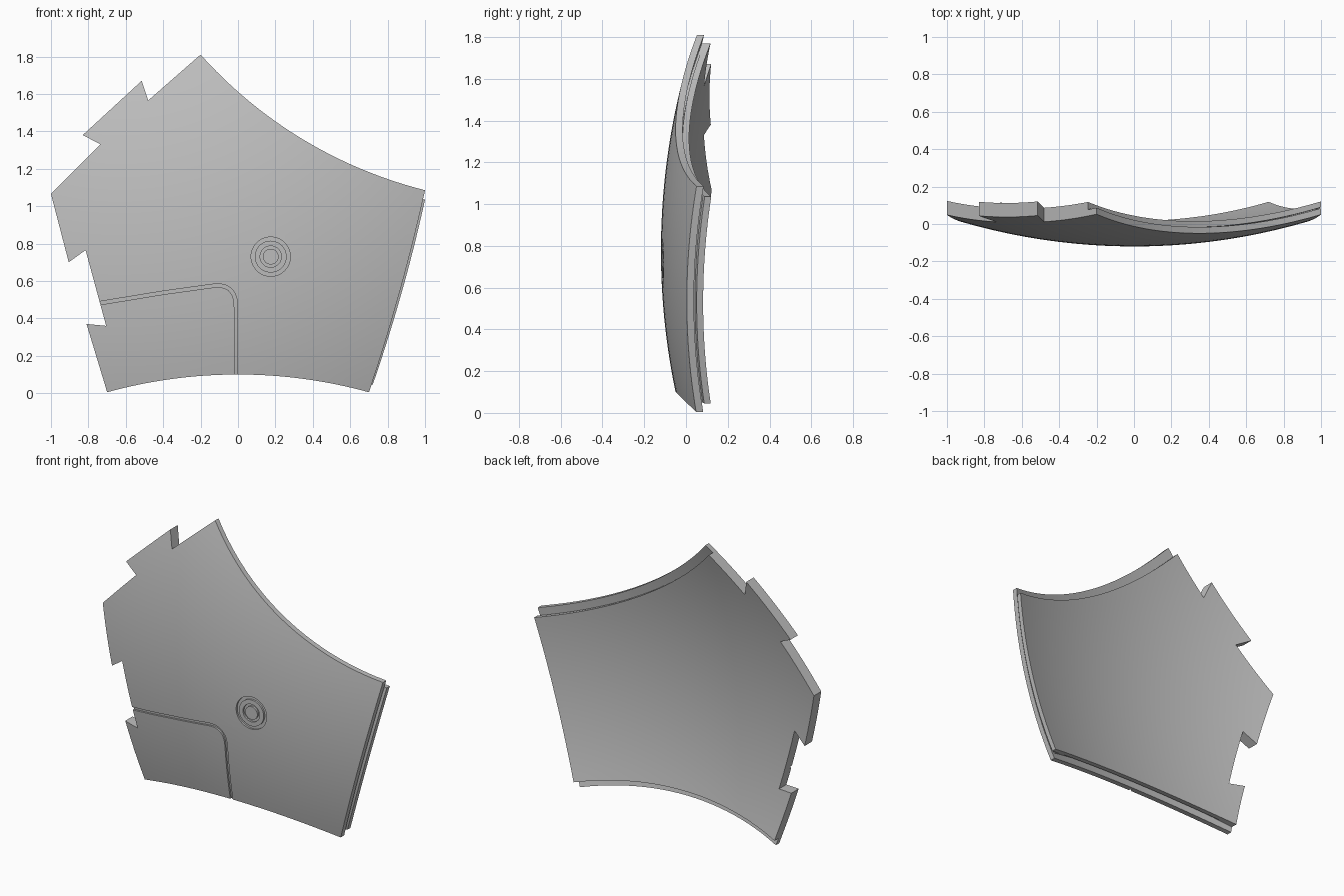
import bpy, bmesh, math
from mathutils import Vector

cube = bpy.data.objects.get("Cube")
if cube:
    bpy.data.objects.remove(cube, do_unlink=True)

RADIUS, MID_Z, FRONT = 3.3, 0.776, -0.12   # sphere the panel lies on


def loft(name, loops, ring=False):
    """Skin equal-length loops of 3D points; cap the ends or close into a ring."""
    bm = bmesh.new()
    rows = [[bm.verts.new(p) for p in loop] for loop in loops]
    pairs = list(zip(rows, rows[1:]))
    if ring:
        pairs.append((rows[-1], rows[0]))
    else:
        bm.faces.new(rows[0])
        bm.faces.new(rows[-1])
    n = len(rows[0])
    for a, b in pairs:
        for i in range(n):
            j = (i + 1) % n
            bm.faces.new((a[i], a[j], b[j], b[i]))
    bmesh.ops.remove_doubles(bm, verts=bm.verts, dist=0.0001)
    bmesh.ops.recalc_face_normals(bm, faces=bm.faces)
    mesh = bpy.data.meshes.new(name)
    bm.to_mesh(mesh)
    bm.free()
    obj = bpy.data.objects.new(name, mesh)
    bpy.context.collection.objects.link(obj)
    return obj


def arc(a, b, sag, n=24):
    """Shallow arc from a to b, bulging to the left of travel by sag."""
    a, b = Vector(a), Vector(b)
    d = b - a
    side = Vector((-d.y, d.x)).normalized()
    half = d.length / 2
    r = (half * half + sag * sag) / (2 * abs(sag))
    pts = []
    for i in range(n + 1):
        t = i / n
        u = (2 * t - 1) * half
        h = math.sqrt(r * r - u * u) - (r - abs(sag))
        pts.append(a + d * t + side * math.copysign(h, sag))
    return pts


# Notched edge, from the top corner down to the bottom corner
TEETH = [(-0.246, 1.77), (-0.48, 1.565), (-0.515, 1.67), (-0.83, 1.38),
         (-0.735, 1.33), (-1, 1.065), (-0.905, 0.70), (-0.815, 0.765),
         (-0.705, 0.36), (-0.81, 0.37), (-0.713, 0.05)]


def outline(start, low, high, end, sags):
    pts = arc(start, low, sags[0]) + arc(low, high, sags[1])[1:]
    pts += arc(high, end, sags[2])[1:]
    return pts + [Vector(p) for p in TEETH]


def at_depth(pts, y):
    return [(p.x, y, p.y) for p in pts]


# Flat slab: outer skin, narrow recess, inner skin
skin = outline((-0.7, 0.005), (0.7, 0.005), (1, 1.085), (-0.2, 1.81), (0.095, -0.015, 0.105))
recess = outline(TEETH[-1], (0.69, 0.05), (0.97, 1.03), TEETH[0], (0.115, -0.015, 0.125))
inner = outline(TEETH[-1], (0.72, 0.045), (1, 1.035), TEETH[0], (0.095, -0.015, 0.105))
panel = loft("curved_panel", [
    at_depth(skin, 0), at_depth(skin, 0.034),
    at_depth(recess, 0.034), at_depth(recess, 0.044),
    at_depth(inner, 0.044), at_depth(inner, 0.075)])

# Seam cutter: a line with one rounded corner
CUT_TOP, CUT_DEEP = -0.03, 0.012
path = [Vector(p) for p in ((-0.9, 0.452), (-0.735, 0.482), (-0.4, 0.537))]
p0, p1, p2 = Vector((-0.14, 0.573)), Vector((-0.011, 0.592)), Vector((-0.011, 0.46))
for i in range(13):
    t = i / 12
    path.append(p0 * (1 - t) ** 2 + p1 * 2 * t * (1 - t) + p2 * t * t)
path.append(Vector((-0.011, 0)))
sections = []
for i, p in enumerate(path):
    d = (path[min(i + 1, len(path) - 1)] - path[max(i - 1, 0)]).normalized()
    w = Vector((-d.y, d.x)) * 0.009
    a, b = p + w, p - w
    sections.append([(a.x, CUT_TOP, a.y), (b.x, CUT_TOP, b.y),
                     (b.x, CUT_DEEP, b.y), (a.x, CUT_DEEP, a.y)])
cutters = [loft("seam_cutter", sections)]

# Two concentric ring cutters
for r_in, r_out in ((0.085, 0.105), (0.042, 0.057)):
    loops = []
    for r, y in ((r_in, CUT_TOP), (r_out, CUT_TOP), (r_out, CUT_DEEP), (r_in, CUT_DEEP)):
        angles = [math.tau * k / 48 for k in range(48)]
        loops.append([(0.175 + r * math.cos(a), y, 0.73 + r * math.sin(a)) for a in angles])
    cutters.append(loft("ring_cutter", loops, ring=True))

# Engrave the flat slab
for c in cutters:
    c.hide_render = True
    m = panel.modifiers.new("engrave", 'BOOLEAN')
    m.operation, m.solver, m.object = 'DIFFERENCE', 'EXACT', c
bpy.context.view_layer.update()
graph = bpy.context.evaluated_depsgraph_get()
engraved = bpy.data.meshes.new_from_object(panel.evaluated_get(graph))
panel.modifiers.clear()
panel.data = engraved
for c in cutters:
    bpy.data.objects.remove(c, do_unlink=True)

# Cut a grid through the slab, then bend it onto the sphere
bm = bmesh.new()
bm.from_mesh(engraved)
for axis in (Vector((1, 0, 0)), Vector((0, 0, 1))):
    for k in range(-19, 38):
        bmesh.ops.bisect_plane(bm, geom=bm.verts[:] + bm.edges[:] + bm.faces[:],
                               dist=0.0001, plane_co=axis * (k * 0.05 + 0.003), plane_no=axis)
for v in bm.verts:
    x, z = v.co.x, v.co.z - MID_Z
    v.co.y += FRONT + RADIUS - math.sqrt(RADIUS ** 2 - x * x - z * z)
bm.to_mesh(engraved)
bm.free()

# Plain grey finish
grey = bpy.data.materials.new("plain_grey")
grey.use_nodes = True
colour = (0.52, 0.52, 0.52, 1)
grey.diffuse_color = colour
grey.node_tree.nodes["Principled BSDF"].inputs["Base Color"].default_value = colour
engraved.materials.clear()
engraved.materials.append(grey)

bpy.ops.object.select_all(action='DESELECT')
panel.select_set(True)
bpy.context.view_layer.objects.active = panel
bpy.ops.object.shade_smooth_by_angle(angle=math.radians(30))
